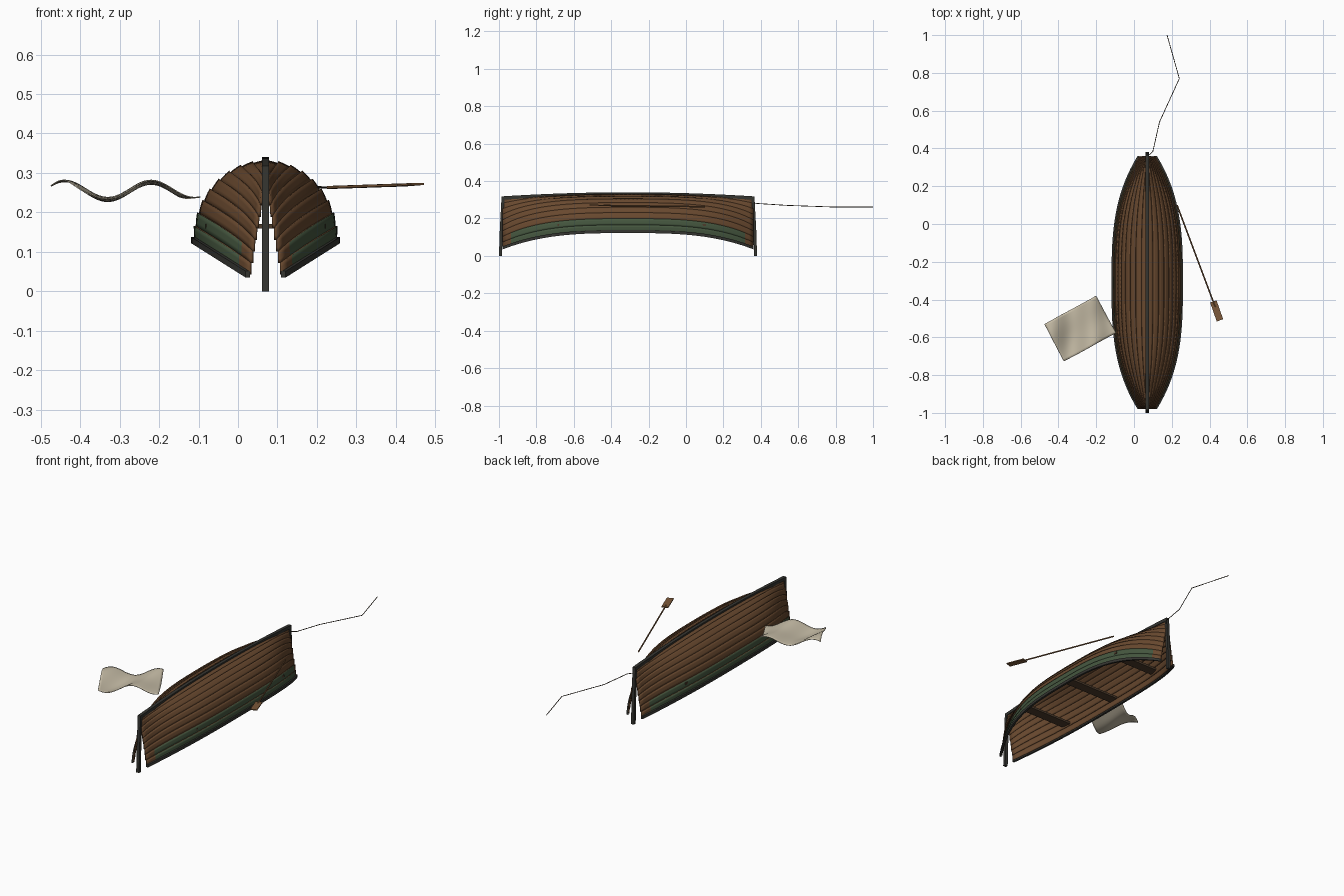
import bpy, bmesh, math
from mathutils import Vector

if "Cube" in bpy.data.objects:
    bpy.data.objects.remove(bpy.data.objects["Cube"])

CX, CY, HALF = 0.07, -0.31, 0.67   # boat centre and half length
STRAKES, STATIONS = 9, 60


def material(name, r, g, b):
    m = bpy.data.materials.new(name)
    m.use_nodes = True
    m.diffuse_color = (r, g, b, 1)
    bsdf = m.node_tree.nodes["Principled BSDF"]
    bsdf.inputs["Base Color"].default_value = (r, g, b, 1)
    bsdf.inputs["Roughness"].default_value = 0.8
    return m


hull_brown = material("hull brown", 0.14, 0.066, 0.028)
faded_green = material("faded green", 0.06, 0.095, 0.05)
dark_trim = material("dark trim", 0.035, 0.035, 0.03)
seat_brown = material("seat brown", 0.075, 0.045, 0.025)
oar_brown = material("oar brown", 0.2, 0.1, 0.042)
canvas = material("canvas", 0.56, 0.5, 0.38)
rope_brown = material("rope brown", 0.07, 0.05, 0.03)


def finish(name, bm, mats, smooth=False):
    mesh = bpy.data.meshes.new(name)
    bm.to_mesh(mesh)
    bm.free()
    for m in mats:
        mesh.materials.append(m)
    ob = bpy.data.objects.new(name, mesh)
    bpy.context.collection.objects.link(ob)
    if smooth:
        bpy.ops.object.select_all(action='DESELECT')
        ob.select_set(True)
        bpy.context.view_layer.objects.active = ob
        bpy.ops.object.shade_smooth_by_angle(angle=math.radians(35))
    return ob


def bar(name, path, a, b, mat, smooth=False):
    """Sweep a rectangle with half-axes a and b along a path."""
    bm = bmesh.new()
    a, b = Vector(a), Vector(b)
    rings = [[bm.verts.new(Vector(p) + a * i + b * j)
              for i, j in ((-1, -1), (1, -1), (1, 1), (-1, 1))] for p in path]
    for r, q in zip(rings, rings[1:]):
        for i in range(4):
            bm.faces.new((r[i], r[(i + 1) % 4], q[(i + 1) % 4], q[i]))
    bm.faces.new(rings[0])
    bm.faces.new(rings[-1])
    bmesh.ops.recalc_face_normals(bm, faces=bm.faces)
    return finish(name, bm, [mat], smooth)


def tube(name, path, radius, mat):
    curve = bpy.data.curves.new(name, 'CURVE')
    curve.dimensions = '3D'
    curve.bevel_depth = radius
    curve.bevel_resolution = 2
    curve.use_fill_caps = True
    spline = curve.splines.new('POLY')
    spline.points.add(len(path) - 1)
    for point, co in zip(spline.points, path):
        point.co = (*co, 1)
    curve.materials.append(mat)
    ob = bpy.data.objects.new(name, curve)
    bpy.context.collection.objects.link(ob)


def fullness(t):
    return 1 - abs(t) ** 3


def beam(t):
    return 0.042 + 0.138 * fullness(t)


def sheer(t):
    return 0.043 + 0.087 * fullness(t)


def keel_z(t):
    return 0.328 - 0.022 * t * t


def hull_point(t, s, side, out=0.0):
    """t runs bow to stern, s runs keel to gunwale."""
    k = abs(t) ** 4
    ang = s * math.pi / 2
    across = (1 - k) * math.sin(ang) + k * s
    up = (1 - k) * math.cos(ang) + k * (1 - s)
    x = beam(t) * across + out * math.sin(ang)
    z = sheer(t) + (keel_z(t) - sheer(t)) * up + out * math.cos(ang)
    return Vector((CX + side * x, CY + HALF * t, z))


stations = [2 * i / STATIONS - 1 for i in range(STATIONS + 1)]

# Overlapping planks, the lowest two painted green outside
for side, label in ((1, "left"), (-1, "right")):
    bm = bmesh.new()
    for n in range(STRAKES):
        rows = []
        for j in range(4):
            s = (n + j / 3) / STRAKES
            rows.append([bm.verts.new(hull_point(t, s, side, 0.005 * (1 - j / 3)))
                         for t in stations])
        for r, q in zip(rows, rows[1:]):
            for i in range(STATIONS):
                f = bm.faces.new((r[i], r[i + 1], q[i + 1], q[i]))
                f.normal_update()
                if f.normal.dot(Vector((side, 0, 1))) < 0:
                    f.normal_flip()
                mid = (stations[i] + stations[i + 1]) / 2
                if n >= STRAKES - 2 and abs(mid) < 0.93:
                    f.material_index = 1
    planks = finish(label + "_hull_planks", bm,
                    [hull_brown, faded_green, hull_brown, hull_brown], True)
    shell = planks.modifiers.new("thickness", 'SOLIDIFY')
    shell.thickness = 0.007
    shell.offset = -1
    shell.material_offset = 2
    shell.material_offset_rim = 2

    # Gunwale
    bar(label + "_gunwale",
        [hull_point(t, 1, side, 0.003) for t in stations],
        (0.006, 0, 0), (0, 0, 0.008), dark_trim, True)

# Keel along the upturned bottom
bar("keel", [(CX, CY + (HALF + 0.006) * t, keel_z(t) + 0.003) for t in stations],
    (0.009, 0, 0), (0, 0, 0.009), dark_trim, True)

# Stem posts at both ends
for end, label in ((-1, "front"), (1, "back")):
    bar(label + "_stem_post",
        [(CX, CY + end * 0.682, 0), (CX, CY + end * 0.678, 0.13),
         (CX, CY + end * 0.668, 0.318)],
        (0.009, 0, 0), (0, 0.008, 0), dark_trim)

# Seats across the inside
for y, label in ((-0.66, "front"), (-0.29, "middle"), (0.08, "back")):
    half = beam((y - CY) / HALF) * 0.95
    bar(label + "_seat", [(CX - half, y, 0.165), (CX + half, y, 0.165)],
        (0, 0.028, 0), (0, 0, 0.006), seat_brown)

# Oar
grip, neck, tip = (Vector(p) for p in ((0.228, 0.10, 0.263), (0.42, -0.41, 0.269),
                                       (0.455, -0.51, 0.272)))
tube("oar_shaft", [grip, neck.lerp(tip, 0.3)], 0.004, oar_brown)
across = (tip - neck).cross(Vector((0, 0, 1))).normalized()
bar("oar_blade", [neck, tip], across * 0.018, (0, 0, 0.0025), oar_brown)

# Rippled canvas sheet
bm = bmesh.new()
corner, along, down = Vector((-0.475, -0.53, 0)), Vector((0.275, 0.15, 0)), Vector((0.105, -0.197, 0))
NU, NV = 28, 18
grid = []
for i in range(NU + 1):
    row = []
    for j in range(NV + 1):
        u, v = i / NU, j / NV
        p = corner + along * u + down * v
        p.z = (0.256 + 0.022 * math.cos(2 * math.pi * (p.x + 0.22) / 0.22)
               + 0.005 * math.sin(2 * math.pi * v + 2 * u))
        row.append(bm.verts.new(p))
    grid.append(row)
for a, b in zip(grid, grid[1:]):
    for j in range(NV):
        bm.faces.new((a[j], a[j + 1], b[j + 1], b[j]))
bmesh.ops.recalc_face_normals(bm, faces=bm.faces)
sheet = finish("canvas_sheet", bm, [canvas], True)
sheet.modifiers.new("thickness", 'SOLIDIFY').thickness = 0.003

# Mooring rope trailing from the back post
tube("mooring_rope", [(0.08, 0.365, 0.282), (0.10, 0.385, 0.28), (0.135, 0.54, 0.27),
                      (0.24, 0.77, 0.262), (0.175, 1.0, 0.262)], 0.002, rope_brown)
